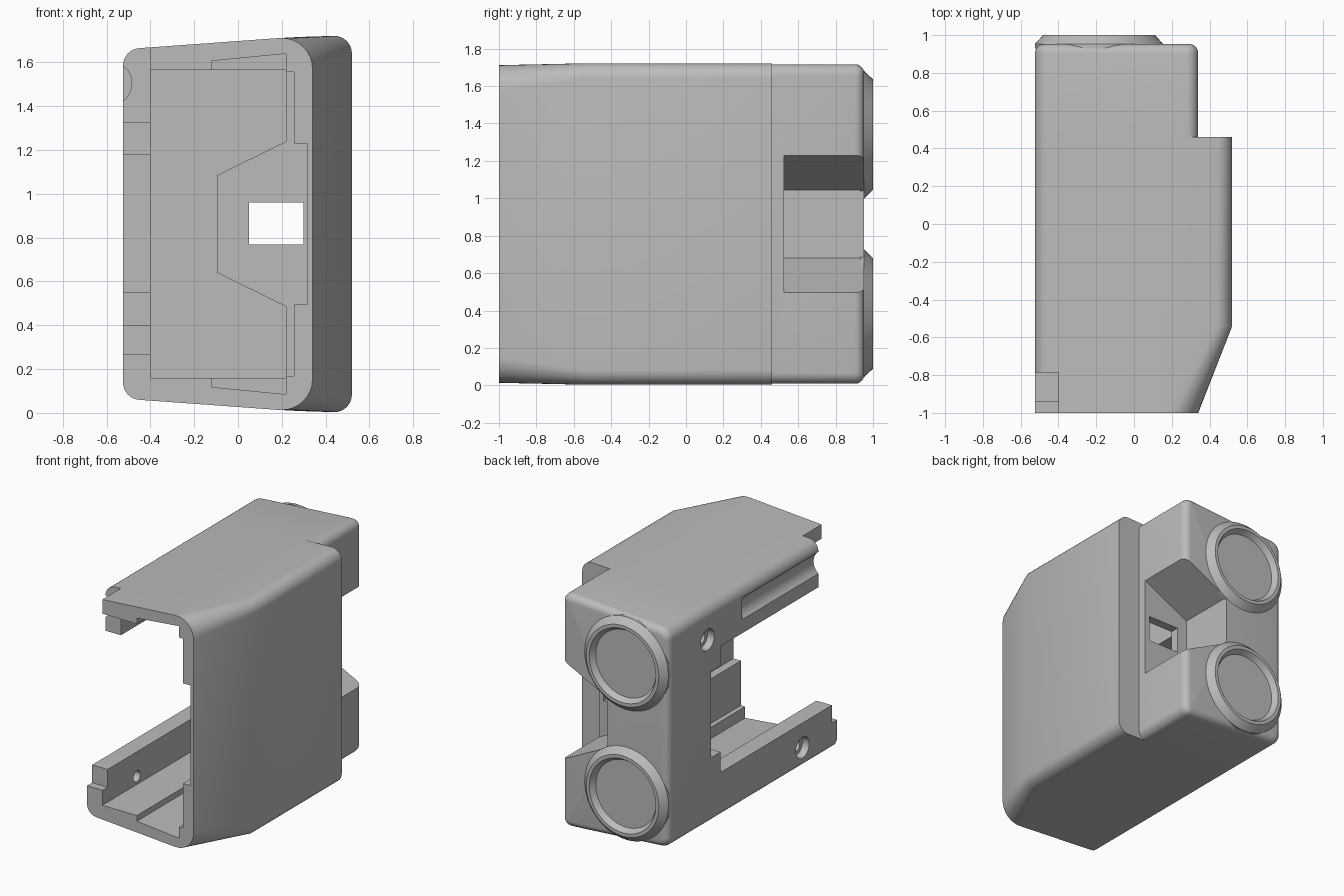
import bpy, bmesh, math
from mathutils import Vector, Matrix

cube = bpy.data.objects.get("Cube")
if cube:
    bpy.data.objects.remove(cube, do_unlink=True)

MID = 0.8625  # mirror height of the case

grey = bpy.data.materials.new("plain grey")
grey.use_nodes = True
COLOR = (0.5, 0.5, 0.5, 1)
grey.diffuse_color = COLOR
grey.node_tree.nodes["Principled BSDF"].inputs["Base Color"].default_value = COLOR


def finish(bm, name):
    bmesh.ops.remove_doubles(bm, verts=bm.verts, dist=0.0002)
    bmesh.ops.recalc_face_normals(bm, faces=bm.faces)
    mesh = bpy.data.meshes.new(name)
    bm.to_mesh(mesh)
    bm.free()
    mesh.materials.append(grey)
    obj = bpy.data.objects.new(name, mesh)
    bpy.context.collection.objects.link(obj)
    return obj


def loft(bm, rings):
    rows = [[bm.verts.new(p) for p in ring] for ring in rings]
    for a, b in zip(rows, rows[1:]):
        for i in range(len(a)):
            j = (i + 1) % len(a)
            bm.faces.new((a[i], a[j], b[j], b[i]))
    bm.faces.new(rows[0])
    bm.faces.new(rows[-1])


def prism(points, y0, y1, name="cutter"):
    bm = bmesh.new()
    loft(bm, [[(x, y, z) for x, z in points] for y in (y0, y1)])
    return finish(bm, name)


def box(x, y, z):
    pts = [(x[0], z[0]), (x[1], z[0]), (x[1], z[1]), (x[0], z[1])]
    return prism(pts, *y)


def cylinder(r0, r1, length, centre, axis):
    bm = bmesh.new()
    turn = Vector((0, 0, 1)).rotation_difference(Vector(axis)).to_matrix().to_4x4()
    bmesh.ops.create_cone(bm, cap_ends=True, segments=40, radius1=r0, radius2=r1,
                          depth=length, matrix=Matrix.Translation(centre) @ turn)
    return finish(bm, "cutter")


def cut(target, cutter):
    cutter.hide_render = True
    mod = target.modifiers.new("cut", 'BOOLEAN')
    mod.operation, mod.solver, mod.object = 'DIFFERENCE', 'EXACT', cutter
    bpy.context.view_layer.objects.active = target
    bpy.ops.object.modifier_apply(modifier=mod.name)
    bpy.data.objects.remove(cutter, do_unlink=True)


def smooth(obj):
    bpy.ops.object.select_all(action='DESELECT')
    obj.select_set(True)
    bpy.context.view_layer.objects.active = obj
    bpy.ops.object.shade_smooth_by_angle(angle=math.radians(30))


def fillet(prev, corner, nxt, radius, steps=8):
    # Rounded corner as a list of arc points
    c = Vector(corner)
    a, b = (Vector(prev) - c).normalized(), (Vector(nxt) - c).normalized()
    half = a.angle(b) / 2
    centre = c + (a + b).normalized() * radius / math.sin(half)
    p = c + a * radius / math.tan(half) - centre
    q = c + b * radius / math.tan(half) - centre
    sweep = math.pi - 2 * half
    return [centre + (p * math.sin(sweep * (1 - i / steps)) + q * math.sin(sweep * i / steps))
            / math.sin(sweep) for i in range(steps + 1)]


def section(y, right, radius, top):
    # Cross-section of the outer shell, symmetric about MID
    up = [(right, top, radius), (0.18, 1.711, 0), (-0.525, 1.66, 0.08)]
    down = [(x, 2 * MID - z, r) for x, z, r in reversed(up)]
    corners = down + up
    ring = []
    for i, (x, z, r) in enumerate(corners):
        prev, nxt = corners[i - 1][:2], corners[(i + 1) % len(corners)][:2]
        ring += fillet(prev, (x, z), nxt, r) if r else [(x, z)]
    return [(p[0], y, p[1]) for p in ring]


def mirrored(half):
    return half + [(x, 2 * MID - z) for x, z in reversed(half)]


# Outer shell: tapered mouth, wide middle, narrower rear
bm = bmesh.new()
loft(bm, [section(-1, 0.34, 0.14, 1.718), section(-0.54, 0.52, 0.08, 1.725),
          section(0.46, 0.52, 0.08, 1.725), section(0.46, 0.34, 0.06, 1.72),
          section(0.953, 0.34, 0.06, 1.72)])
bmesh.ops.remove_doubles(bm, verts=bm.verts, dist=0.0002)
rear_edges = [e for e in bm.edges if all(v.co.y > 0.95 for v in e.verts)]
bmesh.ops.bevel(bm, geom=rear_edges, offset=0.05, segments=5, profile=0.5, affect='EDGES')
case = finish(bm, "case_shell")

# Stepped cavity open at the front
cut(case, prism(mirrored([(-0.40, 1.565), (-0.12, 1.565), (-0.12, 1.607), (0.22, 1.64),
                          (0.22, 1.557), (0.255, 1.557), (0.255, 1.23), (0.315, 1.23)]),
                -1.1, 0.46))
# Rear cavity wrapping around the pocket wall
cut(case, prism(mirrored([(-0.40, 1.565), (0.22, 1.565), (0.22, 1.24), (-0.095, 1.085)]),
                0.44, 0.89))
# Tapered rear pocket and its port
cut(case, prism(mirrored([(0.40, 1.26), (-0.03, 1.045)]), 0.525, 1.1))
cut(case, box((0.05, 0.30), (0.40, 0.60), (0.77, 0.96)))

# Side opening, its narrower end, and the mouth notches
SIDE = (-0.6, -0.39)
cut(case, box(SIDE, (-1.1, 0.35), (0.40, 1.325)))
cut(case, box(SIDE, (0.30, 0.46), (0.55, 1.18)))
cut(case, box((-0.6, -0.40), (-1.1, -0.785), (1.30, 1.8)))
cut(case, box((-0.6, -0.40), (-1.1, -0.94), (0.27, 0.45)))

# Round groove along the upper rail
cut(case, cylinder(0.1, 0.1, 1.2, (-0.585, -0.5, 1.505), (0, 1, 0)))

# Countersunk screw holes
for y, z in ((0.5, 1.43), (-0.6, 0.22)):
    cut(case, cylinder(0.04, 0.04, 0.4, (-0.45, y, z), (1, 0, 0)))
    cut(case, cylinder(0.085, 0.07, 0.1, (-0.525, y, z), (1, 0, 0)))
smooth(case)

# Two flared rings with flat discs on the back
PROFILE = [(0.34, 0.93), (0.34, 0.953), (0.305, 0.99), (0.295, 1.0), (0.27, 1.0), (0.245, 0.96)]
for name, z in (("upper_ring", 2 * MID - 0.385), ("lower_ring", 0.385)):
    bm = bmesh.new()
    turns = [2 * math.pi * i / 48 for i in range(48)]
    loft(bm, [[(-0.185 + r * math.cos(t), y, z + r * math.sin(t)) for t in turns]
              for r, y in PROFILE])
    smooth(finish(bm, name))
